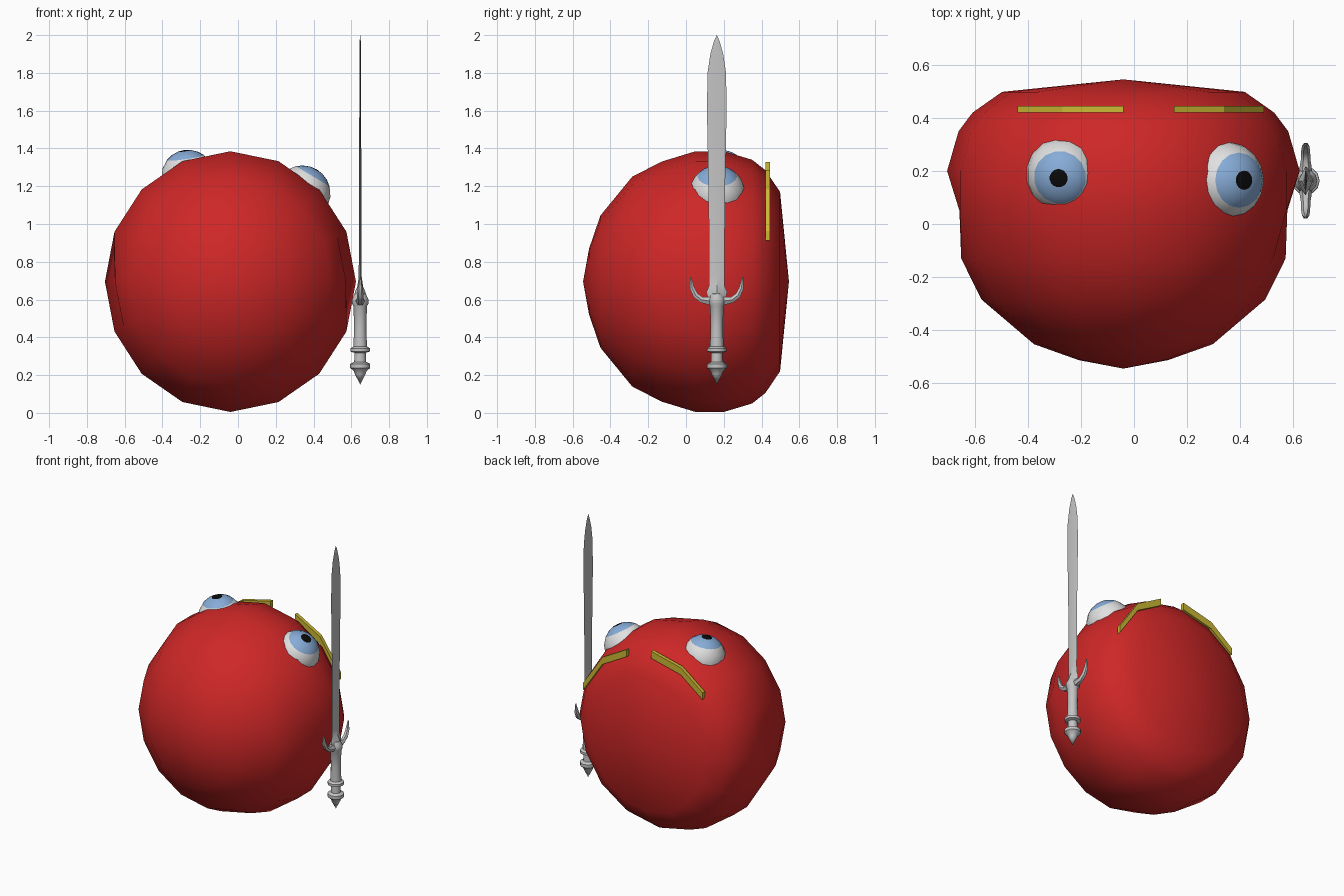
import bpy, bmesh, math
from mathutils import Matrix, Vector

if "Cube" in bpy.data.objects:
    bpy.data.objects.remove(bpy.data.objects["Cube"])


def material(name, rgb):
    m = bpy.data.materials.new(name)
    m.diffuse_color = (*rgb, 1)
    m.use_nodes = True
    m.node_tree.nodes["Principled BSDF"].inputs["Base Color"].default_value = m.diffuse_color
    return m


RED = material("red", (0.62, 0.02, 0.02))
WHITE = material("eye white", (0.75, 0.75, 0.75))
BLUE = material("iris blue", (0.24, 0.41, 0.68))
BLACK = material("pupil black", (0.003, 0.003, 0.003))
YELLOW = material("brow yellow", (0.6, 0.48, 0.035))
STEEL = material("steel", (0.55, 0.55, 0.55))


def finish(name, bm, mats, angle=None):
    bmesh.ops.recalc_face_normals(bm, faces=bm.faces)
    me = bpy.data.meshes.new(name)
    bm.to_mesh(me)
    bm.free()
    ob = bpy.data.objects.new(name, me)
    bpy.context.collection.objects.link(ob)
    for m in mats:
        me.materials.append(m)
    if angle:
        smooth(ob, angle)
    return ob


def smooth(ob, angle):
    bpy.ops.object.select_all(action='DESELECT')
    ob.select_set(True)
    bpy.context.view_layer.objects.active = ob
    bpy.ops.object.shade_smooth_by_angle(angle=math.radians(angle))


def loft(rings):
    """Skin equal-length loops; a ring of one point becomes a tip."""
    bm = bmesh.new()
    loops = [[bm.verts.new(p) for p in r] for r in rings]
    for row, (a, b) in enumerate(zip(loops, loops[1:])):
        n = max(len(a), len(b))
        for i in range(n):
            j = (i + 1) % n
            quad = [a[i % len(a)], a[j % len(a)], b[j % len(b)], b[i % len(b)]]
            f = bm.faces.new(list(dict.fromkeys(quad)))
            f.material_index = row
    for end in (loops[0], loops[-1]):
        if len(end) > 2:
            bm.faces.new(end)
    for f in bm.faces:
        f.smooth = False
    return bm


def lathe(profile, segs, sx=1.0, sy=1.0):
    """Revolve (radius, height) pairs around local z."""
    rings = []
    for r, h in profile:
        if r == 0:
            rings.append([(0, 0, h)])
        else:
            rings.append([(sx * r * math.cos(2 * math.pi * i / segs),
                           sy * r * math.sin(2 * math.pi * i / segs), h)
                          for i in range(segs)])
    bm = loft(rings)
    return bm


# Body: round in front, flattened at the back, turned around the y axis
body_profile = [(0, -0.545), (0.175, -0.513), (0.35, -0.453), (0.555, -0.285),
                (0.635, -0.13), (0.69, 0.05), (0.69, 0.2), (0.645, 0.35),
                (0.59, 0.42), (0.475, 0.498), (0, 0.545)]
bm = lathe(body_profile, 16, sx=0.963)
for v in bm.verts:  # shallow dent on each flank
    if abs(v.co.z - 0.05) < 0.001 and abs(v.co.y) < 0.001:
        v.co.x *= 0.93
for f in bm.faces:
    f.material_index = 0
bm.transform(Matrix.Translation((-0.04, 0, 0.695)) @ Matrix.Rotation(-math.pi / 2, 4, 'X'))
finish("body", bm, [RED], 50)


# Eyes: balls with iris and pupil as polar caps
def eye(name, centre, gaze, radius):
    angles = [0, 14, 30, 44, 65, 85, 105, 130, 155, 180]
    prof = [(0 if a in (0, 180) else radius * math.sin(math.radians(a)),
             radius * math.cos(math.radians(a))) for a in angles]
    bm = lathe(prof, 16)
    for f in bm.faces:
        row = f.material_index
        f.material_index = 2 if row == 0 else 1 if row < 3 else 0
    turn = Vector(gaze).to_track_quat('Z', 'Y').to_matrix().to_4x4()
    bm.transform(Matrix.Translation(centre) @ turn)
    finish(name, bm, [WHITE, BLUE, BLACK], 50)


eye("left_eye", (-0.265, 0.185, 1.25), (-0.14, -0.09, 1), 0.143)
eye("right_eye", (0.34, 0.165, 1.16), (0.6, 0, 1), 0.15)


# Brows: bent strips on the back upper edge
def brow(name, points):
    rings = [[(x, 0.42, z - 0.028), (x, 0.445, z - 0.028),
              (x, 0.445, z + 0.022), (x, 0.42, z + 0.022)] for x, z in points]
    bm = loft(rings)
    for f in bm.faces:
        f.material_index = 0
    finish(name, bm, [YELLOW])


brow("left_brow", [(-0.04, 1.305), (-0.27, 1.25), (-0.44, 1.12)])
brow("right_brow", [(0.15, 1.265), (0.34, 1.16), (0.49, 0.94)])

# Sword: blade with diamond section
SX, SY = 0.647, 0.163
blade = [(0.58, 0.04, 0.04), (0.64, 0.055, 0.028), (0.67, 0.042, 0.015),
         (0.72, 0.04, 0.008), (1.2, 0.044, 0.006), (1.6, 0.052, 0.005),
         (1.8, 0.049, 0.004), (1.9, 0.034, 0.003), (1.97, 0.014, 0.003)]
rings = [[(SX + t, SY, z), (SX, SY + w, z), (SX - t, SY, z), (SX, SY - w, z)]
         for z, w, t in blade] + [[(SX, SY, 2.0)]]
bm = loft(rings)
for f in bm.faces:
    f.material_index = 0
finish("blade", bm, [STEEL], 30)

# Grip, collars and pointed pommel
grip = [(0, 0.15), (0.028, 0.205), (0.034, 0.222), (0.053, 0.238), (0.053, 0.26),
        (0.032, 0.27), (0.03, 0.318), (0.052, 0.325), (0.052, 0.342),
        (0.036, 0.352), (0.032, 0.45), (0.036, 0.565), (0.044, 0.58),
        (0.044, 0.6), (0.03, 0.63), (0, 0.64)]
bm = lathe(grip, 12)
for f in bm.faces:
    f.material_index = 0
bm.transform(Matrix.Translation((SX, SY, 0)))
finish("grip", bm, [STEEL], 35)

# Guard: two upswept horns
half = [(0.03, 0.592, 0.026), (0.08, 0.598, 0.018), (0.112, 0.622, 0.017),
        (0.13, 0.66, 0.014), (0.138, 0.72, 0.003)]
path = [(-y, z, r) for y, z, r in reversed(half)] + half
cu = bpy.data.curves.new("guard", 'CURVE')
cu.dimensions = '3D'
cu.bevel_depth = 1.0
cu.bevel_resolution = 1
cu.use_fill_caps = True
sp = cu.splines.new('POLY')
sp.points.add(len(path) - 1)
for p, (y, z, r) in zip(sp.points, path):
    p.co = (SX, SY + y, z, 1)
    p.radius = r
cu.materials.append(STEEL)
guard = bpy.data.objects.new("guard", cu)
bpy.context.collection.objects.link(guard)
bpy.ops.object.select_all(action='DESELECT')
guard.select_set(True)
bpy.context.view_layer.objects.active = guard
bpy.ops.object.convert(target='MESH')
smooth(bpy.context.view_layer.objects.active, 40)
